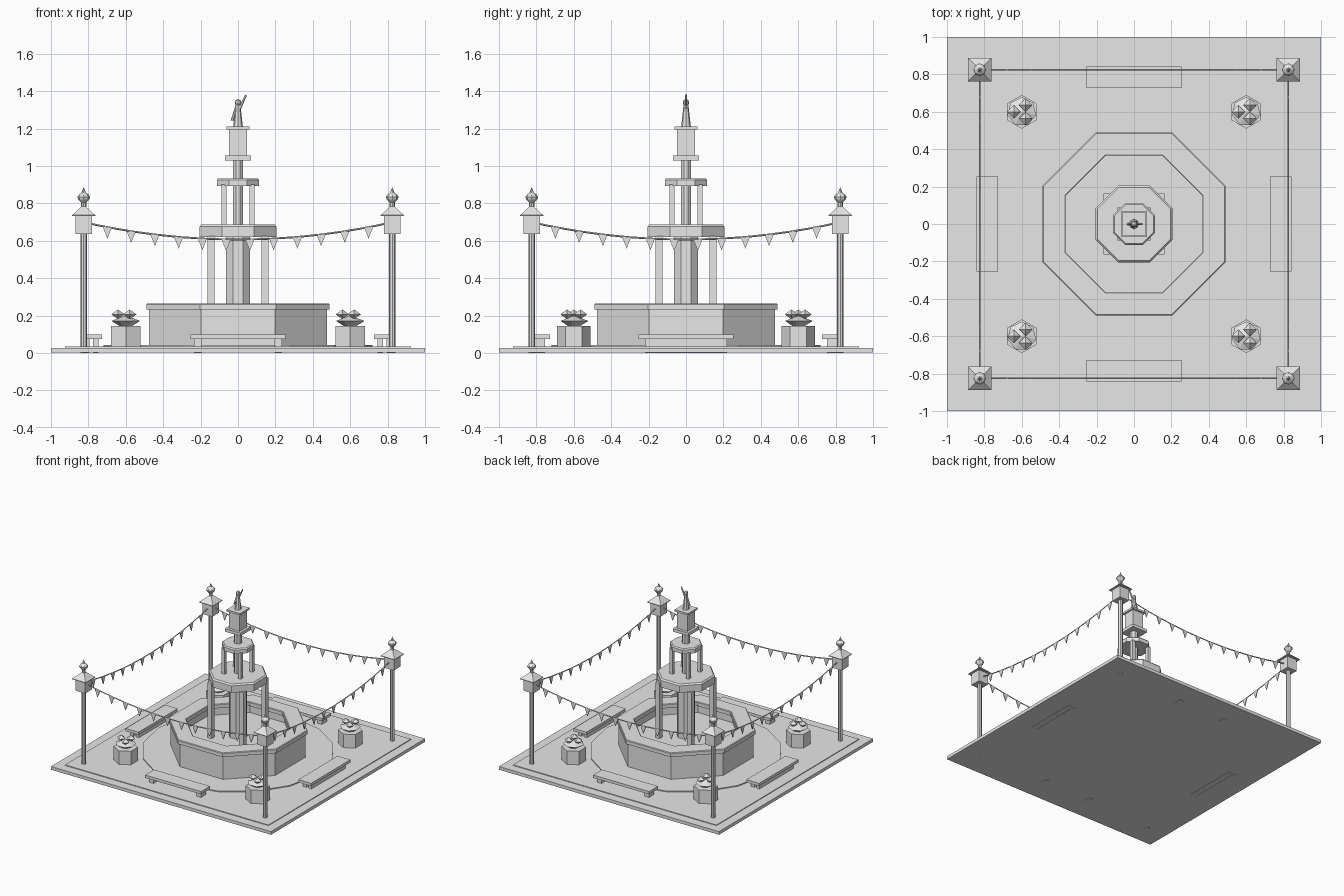
import bpy, bmesh
from math import sin, cos, pi
from mathutils import Vector, Matrix

if "Cube" in bpy.data.objects:
    bpy.data.objects.remove(bpy.data.objects["Cube"], do_unlink=True)

stone = bpy.data.materials.new("light_grey_stone")
stone.use_nodes = True
stone.diffuse_color = (0.8, 0.8, 0.8, 1)
stone.node_tree.nodes["Principled BSDF"].inputs["Base Color"].default_value = (0.8, 0.8, 0.8, 1)


def finish(name, bm, matrix=None):
    if matrix:
        bm.transform(matrix)
    bmesh.ops.recalc_face_normals(bm, faces=bm.faces)
    mesh = bpy.data.meshes.new(name)
    bm.to_mesh(mesh)
    bm.free()
    mesh.materials.append(stone)
    obj = bpy.data.objects.new(name, mesh)
    bpy.context.collection.objects.link(obj)
    return obj


def box(name, x, y, z0, z1, hx, hy):
    """Box with half sizes hx, hy between two heights."""
    bm = bmesh.new()
    bmesh.ops.create_cube(bm, size=1)
    place = Matrix.Translation((x, y, (z0 + z1) / 2)) @ Matrix.Diagonal((2 * hx, 2 * hy, z1 - z0, 1))
    return finish(name, bm, place)


def turned(name, profile, sides, x=0, y=0, flat=False, ring=False, matrix=None):
    """Turn (radius, height) points; flat puts a face, not a corner, to the front."""
    bm = bmesh.new()
    scale = 1 / cos(pi / sides) if flat else 1
    turn = pi / sides if flat else 0
    rows = []
    for r, z in profile:
        angles = [2 * pi * i / sides + turn for i in range(sides)]
        rows.append([bm.verts.new((r * scale * sin(a), r * scale * cos(a), z)) for a in angles])
    pairs = list(zip(rows, rows[1:]))
    if ring:
        pairs.append((rows[-1], rows[0]))
    else:
        bm.faces.new(rows[0])
        bm.faces.new(rows[-1])
    for low, high in pairs:
        for i in range(sides):
            j = (i + 1) % sides
            bm.faces.new((low[i], low[j], high[j], high[i]))
    return finish(name, bm, matrix or Matrix.Translation((x, y, 0)))


def rod(name, start, end, r0, r1, sides=6):
    """Tapered rod between two points."""
    start, end = Vector(start), Vector(end)
    way = end - start
    place = Matrix.Translation(start) @ way.to_track_quat("Z", "Y").to_matrix().to_4x4()
    return turned(name, [(r0, 0), (r1, way.length)], sides, matrix=place)


TIP = 0.001
CORNERS = [(sx, sy) for sx in (-1, 1) for sy in (-1, 1)]

# Ground
box("ground_slab", 0, 0, 0.002, 0.028, 1, 1)
box("paving", 0, 0, 0.028, 0.034, 0.925, 0.925)
turned("round_step", [(0.72, 0.03), (0.72, 0.042)], 16)

# Basin
turned("basin_wall", [(0.475, 0.04), (0.475, 0.235), (0.38, 0.235), (0.38, 0.04)], 8, flat=True, ring=True)
turned("basin_rim", [(0.49, 0.232), (0.49, 0.26), (0.485, 0.265),
                     (0.37, 0.265), (0.365, 0.26), (0.365, 0.232)], 8, flat=True, ring=True)
turned("basin_water", [(0.385, 0.04), (0.385, 0.17)], 8, flat=True)

# Lower and upper tiers
turned("lower_column", [(0.065, 0.16), (0.065, 0.63)], 8, flat=True)
turned("lower_bowl", [(0.205, 0.62), (0.205, 0.677), (0.195, 0.688)], 8, flat=True)
turned("upper_column", [(0.028, 0.68), (0.028, 1.035)], 8, flat=True)
turned("upper_bowl", [(0.113, 0.893), (0.113, 0.925), (0.105, 0.934)], 8, flat=True)
for sx, sy in CORNERS:
    box("lower_pillar", sx * 0.145, sy * 0.145, 0.16, 0.625, 0.019, 0.019)
    box("upper_pillar", sx * 0.075, sy * 0.075, 0.68, 0.9, 0.014, 0.014)

# Pedestal
box("pedestal_base", 0, 0, 1.03, 1.055, 0.07, 0.07)
box("pedestal_block", 0, 0, 1.05, 1.2, 0.048, 0.048)
box("pedestal_cap", 0, 0, 1.195, 1.21, 0.062, 0.062)

# Statue
turned("statue_robe", [(0.026, 1.21), (0.018, 1.28), (0.013, 1.325)], 8)
turned("statue_head", [(TIP, 1.318), (0.014, 1.328), (0.017, 1.338), (0.012, 1.352), (TIP, 1.358)], 8)
rod("raised_arm", (0.008, 0, 1.305), (0.043, 0, 1.38), 0.008, 0.005)
rod("lowered_arm", (-0.008, 0, 1.32), (-0.032, 0, 1.242), 0.006, 0.008)

# Lantern posts
P = 0.825
for sx, sy in CORNERS:
    x, y = sx * P, sy * P
    turned("post", [(0.018, 0), (0.018, 0.65)], 8, x, y)
    box("lantern", x, y, 0.637, 0.737, 0.045, 0.045)
    turned("lantern_roof", [(0.062, 0.732), (0.062, 0.737), (0.008, 0.787)], 4, x, y, flat=True)
    turned("finial", [(0.014, 0.78), (0.014, 0.805), (0.03, 0.822), (0.034, 0.835),
                      (0.028, 0.845), (0.012, 0.857), (TIP, 0.885)], 8, x, y)


# Bunting
def rope_height(t):
    return 0.607 + 0.092 * t * t


FLAGS = 12
for k in range(4):
    spin = Matrix.Rotation(k * pi / 2, 4, "Z")
    curve = bpy.data.curves.new("bunting_rope", "CURVE")
    curve.dimensions = "3D"
    curve.bevel_depth = 0.005
    curve.bevel_resolution = 0
    line = curve.splines.new("POLY")
    line.points.add(FLAGS + 1)
    for i, point in enumerate(line.points):
        t = 2 * i / (FLAGS + 1) - 1
        point.co = (*(spin @ Vector((t * P, -P, rope_height(t)))), 1)
    curve.materials.append(stone)
    bpy.context.collection.objects.link(bpy.data.objects.new("bunting_rope", curve))

    bm = bmesh.new()
    for i in range(1, FLAGS + 1):
        t = 2 * i / (FLAGS + 1) - 1
        x, z = t * P, rope_height(t)
        sides = [[bm.verts.new((x + dx, -P + dy, z + dz))
                  for dx, dz in ((-0.024, 0), (0.024, 0), (0, -0.062))] for dy in (-0.003, 0.003)]
        bm.faces.new(sides[0])
        bm.faces.new(sides[1])
        for a in range(3):
            b = (a + 1) % 3
            bm.faces.new((sides[0][a], sides[0][b], sides[1][b], sides[1][a]))
    finish("bunting_flags", bm, spin)

# Benches
B = 0.785
for s in (-1, 1):
    box("cross_bench_seat", 0, s * B, 0.075, 0.098, 0.255, 0.058)
    box("side_bench_seat", s * B, 0, 0.075, 0.098, 0.058, 0.255)
    for e in (-1, 1):
        box("cross_bench_leg", e * 0.215, s * B, 0, 0.08, 0.02, 0.032)
        box("side_bench_leg", s * B + e * 0.024, 0, 0, 0.08, 0.014, 0.22)

# Planters
for sx, sy in CORNERS:
    x, y = sx * 0.6, sy * 0.6
    turned("planter", [(0.09, 0.03), (0.09, 0.145)], 6, x, y)
    turned("planter_foliage", [(0.03, 0.142), (0.078, 0.172), (TIP, 0.2)], 7, x, y)
    for i in range(3):
        a = 2 * pi * i / 3 + pi / 3
        turned("planter_flower", [(TIP, 0.182), (0.036, 0.207), (TIP, 0.232)], 4,
               x + 0.042 * cos(a), y + 0.042 * sin(a))
